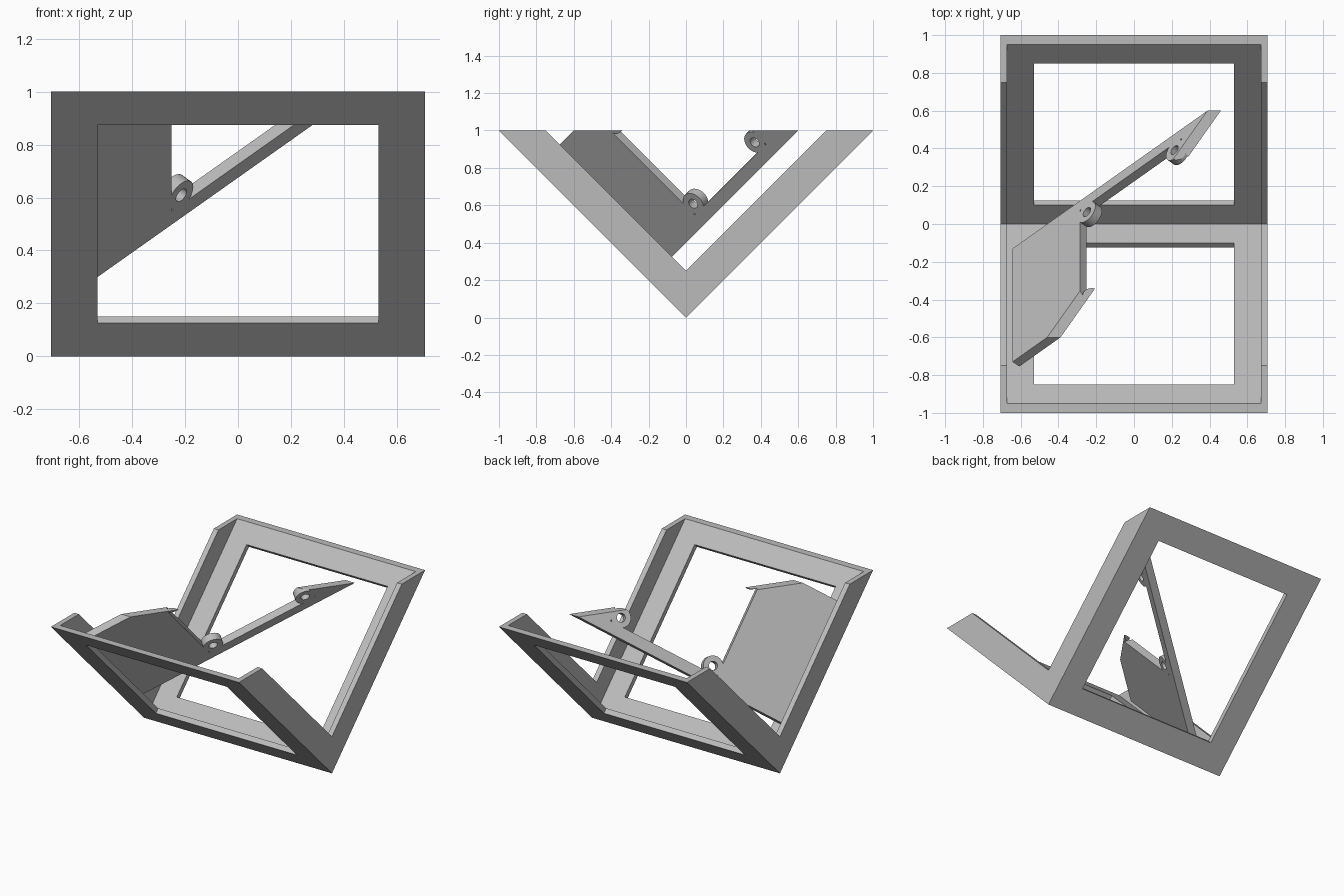
import bpy, bmesh, math
from mathutils import Vector

R = math.sqrt(0.5)      # half the width of the frame
BORDER = R / 4          # width of the frame border
SHEET = 0.05            # thickness of the inner plate

if "Cube" in bpy.data.objects:
    bpy.data.objects.remove(bpy.data.objects["Cube"], do_unlink=True)

grey = bpy.data.materials.new("plain grey")
grey.use_nodes = True
colour = (0.5, 0.5, 0.5, 1)
grey.diffuse_color = colour
grey.node_tree.nodes["Principled BSDF"].inputs["Base Color"].default_value = colour


def upright(p, q, d):
    """Side profile (y, z) extruded along x."""
    return Vector((d, p, q))


def tilted(x, u, v):
    """u runs up the front wall, v runs up the back wall."""
    return Vector((x, (v - u) * R, (u + v) * R))


def diagonal(s, u, n):
    """Plane running diagonally across the back wall; n is its normal."""
    return tilted(-R + (s + n) * R, u, (s - n) * R)


def prism(name, outline, place, lo, hi):
    bm = bmesh.new()
    bottom = [bm.verts.new(place(p, q, lo)) for p, q in outline]
    top = [bm.verts.new(place(p, q, hi)) for p, q in outline]
    bm.faces.new(bottom)
    bm.faces.new(top)
    for i in range(len(outline)):
        j = (i + 1) % len(outline)
        bm.faces.new((bottom[i], bottom[j], top[j], top[i]))
    bmesh.ops.recalc_face_normals(bm, faces=bm.faces)
    mesh = bpy.data.meshes.new(name)
    bm.to_mesh(mesh)
    bm.free()
    mesh.materials.append(grey)
    obj = bpy.data.objects.new(name, mesh)
    bpy.context.collection.objects.link(obj)
    return obj


def combine(obj, tool, operation):
    tool.hide_render = True
    mod = obj.modifiers.new("combine", 'BOOLEAN')
    mod.operation, mod.solver, mod.object = operation, 'EXACT', tool
    bpy.context.view_layer.objects.active = obj
    bpy.ops.object.modifier_apply(modifier=mod.name)
    bpy.data.objects.remove(tool, do_unlink=True)


def rect(a, b, c, d):
    return [(a, c), (b, c), (b, d), (a, d)]


def circle(s, u, radius, sides=32):
    steps = [2 * math.pi * i / sides for i in range(sides)]
    return [(s + radius * math.cos(t), u + radius * math.sin(t)) for t in steps]


# V-shaped frame: hollowed between the side flanges
frame = prism("frame", [(-1, 1), (0, 0), (1, 1), (0.75, 1), (0, 0.25), (-0.75, 1)],
              upright, -R, R)
wall = SHEET * R
combine(frame, prism("hollow", [(-1.05, 1.1), (0, 0.05), (1.05, 1.1)],
                     upright, wall - R, R - wall), 'DIFFERENCE')

# Rectangular window through each wall
low, high, half = BORDER, 2 * R - BORDER, R - BORDER
window = rect(-half, half, low, high)
combine(frame, prism("front_window", window, tilted, -0.1, 0.1), 'DIFFERENCE')
combine(frame, prism("back_window", window, lambda x, v, u: tilted(x, u, v), -0.1, 0.1),
        'DIFFERENCE')

# Diagonal plate with a rectangular opening
t = SHEET / 2
plate = prism("diagonal_plate", rect(0.116, 1.884, 0.4 * R, 1.6 * R), diagonal, -t, t)
combine(plate, prism("opening", rect(0.62, 1.38, 0.5 * R, 1.5 * R), diagonal, -0.1, 0.1),
        'DIFFERENCE')

# Pierced round lugs in the corners of the opening
lugs = [(s, u) for s in (0.672, 1.328) for u in (0.403, 2 * R - 0.403)]
for s, u in lugs:
    combine(plate, prism("lug", circle(s, u, 0.064), diagonal, -t, t), 'UNION')
for s, u in lugs:
    combine(plate, prism("hole", circle(s, u, 0.028), diagonal, -0.1, 0.1), 'DIFFERENCE')

# Trim the plate level with the top of the frame
combine(plate, prism("trim", rect(-3, 3, 1, 3), upright, -3, 3), 'DIFFERENCE')

for obj in (frame, plate):
    bpy.ops.object.select_all(action='DESELECT')
    obj.select_set(True)
    bpy.context.view_layer.objects.active = obj
    bpy.ops.object.shade_smooth_by_angle(angle=math.radians(30))
